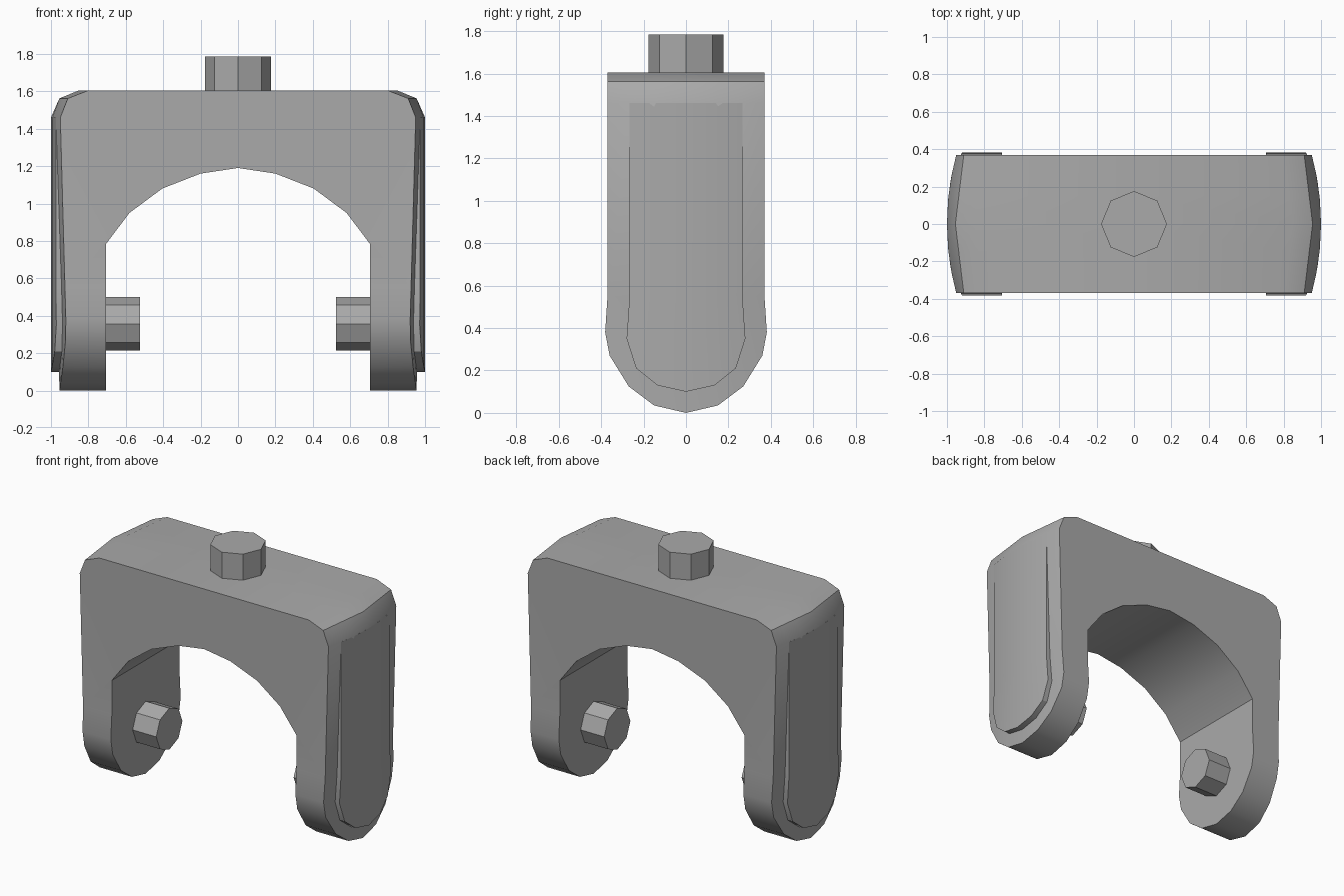
import bpy, bmesh
from math import pi, radians

if "Cube" in bpy.data.objects:
    bpy.data.objects.remove(bpy.data.objects["Cube"], do_unlink=True)

grey = bpy.data.materials.new("plain_grey")
grey.use_nodes = True
COLOUR = (0.4, 0.4, 0.4, 1)
grey.diffuse_color = COLOUR
grey.node_tree.nodes["Principled BSDF"].inputs["Base Color"].default_value = COLOUR

HALF = 0.37       # half depth of the yoke
SHOULDER = 1.46   # height where the legs start to thin
KNEE = 0.55       # height where the rounded foot starts


def finish(name, bm, mirror=True, angle=30):
    bmesh.ops.recalc_face_normals(bm, faces=bm.faces)
    mesh = bpy.data.meshes.new(name)
    bm.to_mesh(mesh)
    bm.free()
    obj = bpy.data.objects.new(name, mesh)
    bpy.context.collection.objects.link(obj)
    mesh.materials.append(grey)
    bpy.ops.object.select_all(action='DESELECT')
    obj.select_set(True)
    bpy.context.view_layer.objects.active = obj
    if angle:
        bpy.ops.object.shade_smooth_by_angle(angle=radians(angle))
    if mirror:
        obj.modifiers.new("Mirror", 'MIRROR').use_clip = True
    return obj


def side_x(y, z):
    """Outer face of a leg: bowed across y, thinning downward."""
    k = min(1, max(0, (SHOULDER - z) / 1.1))
    return 1 - 0.045 * k - (0.05 - 0.015 * k) * (y / HALF) ** 2


# Yoke body: half sections lofted from front to back
ARCH = [(0, 1.19), (0.2, 1.16), (0.405, 1.08), (0.58, 0.95), (0.705, 0.785)]
FOOT = [(0, 0), (0.15, 0.035), (0.27, 0.125), (0.36, 0.27), (HALF, 0.38)]


def section(bm, y, foot_z):
    v = 1 - abs(y) / HALF
    pts = ARCH + [(0.705, KNEE), (0.705, foot_z),
                  (side_x(y, foot_z), foot_z), (side_x(y, KNEE), KNEE),
                  (side_x(y, SHOULDER), SHOULDER),
                  (0.91 + 0.045 * v, 1.562), (0.8 + 0.05 * v, 1.605), (0, 1.605)]
    ring = [bm.verts.new((x, y, z)) for x, z in pts]
    if abs(y) == HALF:               # the foot bulges slightly past the body
        for vert in ring[6:8]:
            vert.co.y *= 1.03
    return ring


bm = bmesh.new()
stations = [(-y, z) for y, z in FOOT[:0:-1]] + FOOT
rings = [section(bm, y, z) for y, z in stations]
for a, b in zip(rings, rings[1:]):
    for i in range(len(a) - 1):
        bm.faces.new((a[i], a[i + 1], b[i + 1], b[i]))
for r in (rings[0], rings[-1]):
    bm.faces.new(r[5:9])
    bm.faces.new(r[:6] + r[8:])
finish("yoke_body", bm)

# Raised panel on the outside of each leg, fading out at the shoulder
PANEL = [(0, 0.1), (0.135, 0.13), (0.235, 0.21), (0.28, 0.35)]
bm = bmesh.new()
columns = []
for y, z in [(-y, z) for y, z in PANEL[:0:-1]] + PANEL:
    column = [(y, z), (y * 0.95, KNEE), (y * 0.95, SHOULDER)]
    columns.append([bm.verts.new((side_x(cy, SHOULDER), cy, cz)) for cy, cz in column])
for a, b in zip(columns, columns[1:]):
    for i in range(2):
        bm.faces.new((a[i], a[i + 1], b[i + 1], b[i]))
extruded = bmesh.ops.extrude_face_region(bm, geom=bm.faces[:], use_keep_orig=True)
for item in extruded["geom"]:
    if isinstance(item, bmesh.types.BMVert):
        item.co.x -= 0.07
finish("leg_panel", bm)


# Eight-sided pegs
def peg(name, radius, depth, location, rotation=(0, 0, 0), mirror=False):
    bm = bmesh.new()
    bmesh.ops.create_cone(bm, cap_ends=True, segments=8, radius1=radius,
                          radius2=radius, depth=depth)
    obj = finish(name, bm, mirror=False, angle=0)
    obj.location, obj.rotation_euler = location, rotation
    return obj


peg("top_peg", 0.176, 0.205, (0, 0, 1.6825))
for side, label in ((1, "left"), (-1, "right")):
    peg(label + "_inner_peg", 0.143, 0.2, (side * 0.625, 0, 0.357), (0, pi / 2, 0))
